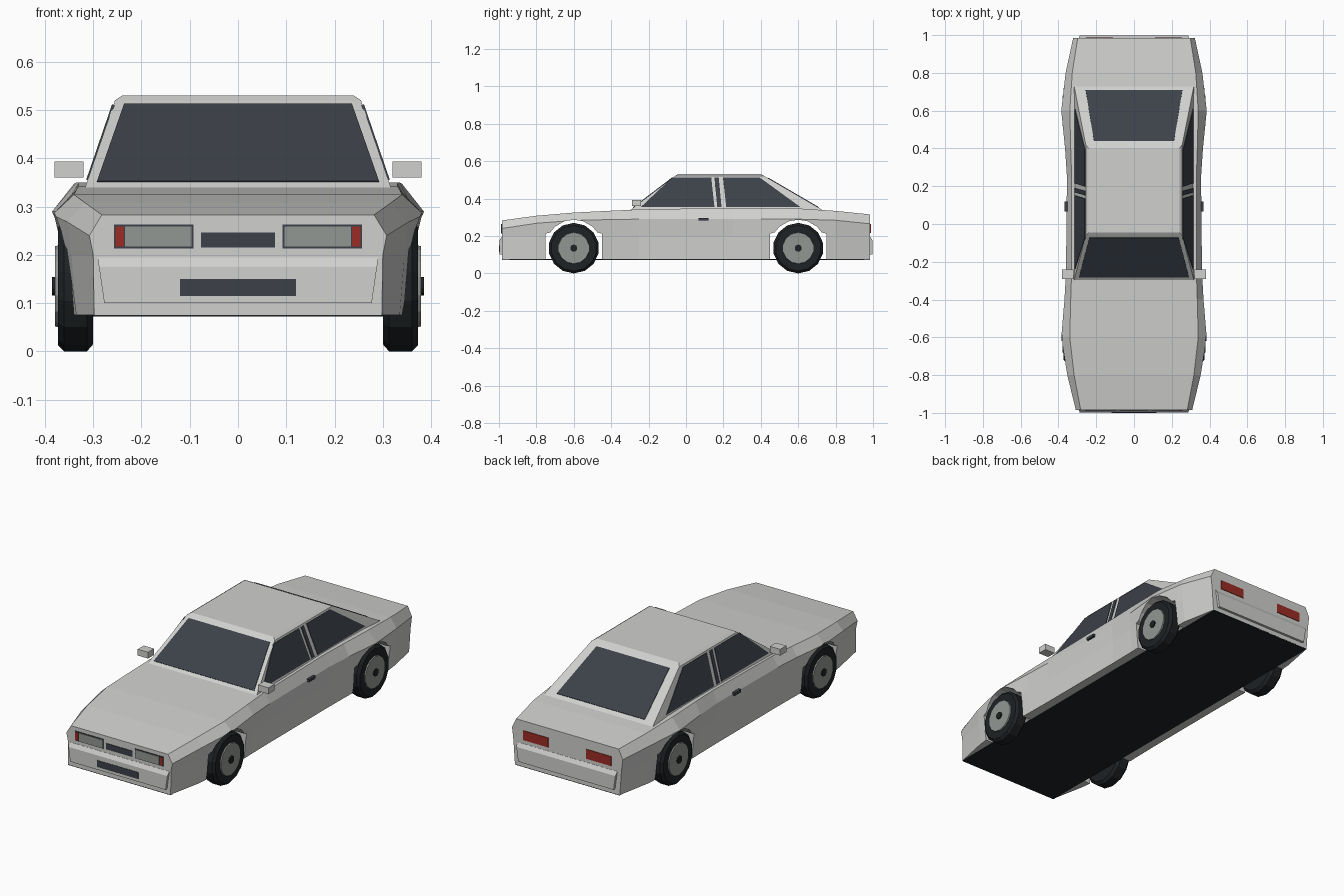
import bpy, bmesh, math

if "Cube" in bpy.data.objects:
    bpy.data.objects.remove(bpy.data.objects["Cube"])


def material(name, rgb):
    m = bpy.data.materials.new(name)
    m.use_nodes = True
    m.diffuse_color = (*rgb, 1)
    m.node_tree.nodes["Principled BSDF"].inputs["Base Color"].default_value = (*rgb, 1)
    return m


PAINT = material("pale paint", (0.63, 0.63, 0.62))
GLASS = material("dark glass", (0.045, 0.053, 0.066))
RUBBER = material("black rubber", (0.013, 0.016, 0.018))
SILVER = material("silver grey", (0.29, 0.31, 0.29))
RED = material("lamp red", (0.33, 0.025, 0.018))


def make(name, bm, mat):
    bmesh.ops.recalc_face_normals(bm, faces=bm.faces[:])
    mesh = bpy.data.meshes.new(name)
    bm.to_mesh(mesh)
    bm.free()
    mesh.materials.append(mat)
    ob = bpy.data.objects.new(name, mesh)
    bpy.context.collection.objects.link(ob)
    return ob


def loft(name, rings, mat):
    """Skin a row of equal rings and cap both ends."""
    bm = bmesh.new()
    rows = [[bm.verts.new(p) for p in ring] for ring in rings]
    n = len(rows[0])
    for a, b in zip(rows, rows[1:]):
        for i in range(n):
            j = (i + 1) % n
            bm.faces.new((a[i], a[j], b[j], b[i]))
    bm.faces.new(rows[0])
    bm.faces.new(rows[-1])
    return make(name, bm, mat)


def plate(name, points, mat):
    """Thin flat panel centred on the given outline."""
    bm = bmesh.new()
    bm.faces.new([bm.verts.new(p) for p in points])
    ob = make(name, bm, mat)
    mod = ob.modifiers.new("thickness", "SOLIDIFY")
    mod.thickness = 0.006
    mod.offset = 0
    return ob


def upright(name, x0, x1, z0, z1, y, mat):
    return plate(name, [(x0, y, z0), (x1, y, z0), (x1, y, z1), (x0, y, z1)], mat)


def box(name, x0, x1, y0, y1, z0, z1, mat):
    return loft(name, [[(x0, y0, z), (x1, y0, z), (x1, y1, z), (x0, y1, z)]
                       for z in (z0, z1)], mat)


def wheel_part(name, profile, side, y, mat):
    """Lathe (radius, x) pairs around the axle."""
    steps = 14
    return loft(name, [[(side * x, y + r * math.sin(k * math.tau / steps),
                         0.135 - r * math.cos(k * math.tau / steps))
                        for k in range(steps)] for r, x in profile], mat)


# Body shell: y, deck x, deck z, shoulder x, shoulder z, sill x
stations = [
    (-0.985, 0.282, 0.283, 0.308, 0.24, 0.298),
    (-0.8, 0.317, 0.308, 0.353, 0.268, 0.335),
    (-0.6, 0.34, 0.325, 0.385, 0.283, 0.355),
    (-0.4, 0.335, 0.335, 0.368, 0.288, 0.35),
    (-0.25, 0.33, 0.342, 0.36, 0.29, 0.348),
    (0.25, 0.33, 0.35, 0.355, 0.29, 0.348),
    (0.4, 0.335, 0.35, 0.365, 0.29, 0.35),
    (0.6, 0.34, 0.347, 0.385, 0.29, 0.355),
    (0.8, 0.327, 0.334, 0.362, 0.284, 0.34),
    (0.985, 0.298, 0.315, 0.322, 0.265, 0.305),
]
rings = []
for y, dx, dz, sx, sz, bx in stations:
    half = [(bx, 0.075), (sx - 0.008, 0.2), (sx, sz), (dx, dz)]
    rings.append([(x, y, z) for x, z in half] + [(-x, y, z) for x, z in reversed(half)])
body = loft("body", rings, PAINT)

# Wheel arches
arch = [(0.15, 0.03), (0.15, 0.212), (0.125, 0.22), (0.1, 0.25), (0.05, 0.279)]
outline = arch + [(0, 0.287)] + [(-y, z) for y, z in reversed(arch)]
for cy in (-0.6, 0.6):
    cutter = loft("arch_cutter", [[(x, cy + y, z) for y, z in outline]
                                  for x in (-0.5, 0.5)], PAINT)
    cutter.hide_render = True
    mod = body.modifiers.new("arch", "BOOLEAN")
    mod.operation = "DIFFERENCE"
    mod.solver = "EXACT"
    mod.object = cutter
    bpy.context.view_layer.objects.active = body
    bpy.ops.object.modifier_apply(modifier=mod.name)
    bpy.data.objects.remove(cutter)

plate("underbody", [(-0.298, -0.985, 0.075), (0.298, -0.985, 0.075),
                    (0.303, 0.985, 0.075), (-0.303, 0.985, 0.075)], RUBBER)

# Cabin with a chamfered roof
cabin = [(0.325, -0.33, 0.315), (0.315, -0.29, 0.345), (0.255, -0.06, 0.52), (0.24, -0.045, 0.53)]
rear = [0.76, 0.72, 0.42, 0.4]
loft("cabin", [[(-x, f, z), (x, f, z), (x, r, z), (-x, r, z)]
               for (x, f, z), r in zip(cabin, rear)], PAINT)


def slope(z, low, high):
    return low + (high - low) * (z - 0.345) / 0.175


# Windscreen and rear window
for name, ends, low_x, high_x, z0, z1 in (
        ("windscreen", (-0.29, -0.06), 0.292, 0.236, 0.351, 0.511),
        ("rear_window", (0.72, 0.42), 0.256, 0.212, 0.352, 0.509)):
    y0, y1 = slope(z0, *ends), slope(z1, *ends)
    plate(name, [(-low_x, y0, z0), (low_x, y0, z0), (high_x, y1, z1), (-high_x, y1, z1)], GLASS)

# Side windows: bottom front, bottom rear, top rear, top front
panes = {
    "front_side_window": (-0.24, 0.152, 0.135, -0.075),
    "pillar_strip": (0.167, 0.19, 0.175, 0.152),
    "rear_side_window": (0.215, 0.61, 0.395, 0.198),
}
for s, tag in ((1, "left"), (-1, "right")):
    for name, ys in panes.items():
        plate(f"{tag}_{name}", [(s * slope(z, 0.315, 0.255), y, z)
                                for y, z in zip(ys, (0.355, 0.355, 0.511, 0.511))], GLASS)

    # Mirrors and door handles
    box(f"{tag}_mirror", s * 0.32, s * 0.38, -0.29, -0.24, 0.36, 0.393, PAINT)
    box(f"{tag}_door_handle", s * 0.345, s * 0.368, 0.067, 0.12, 0.283, 0.297, GLASS)

    # Lamps
    upright(f"{tag}_lamp_frame", s * 0.092, s * 0.257, 0.213, 0.263, -0.985, GLASS)
    upright(f"{tag}_headlamp", s * 0.096, s * 0.234, 0.217, 0.259, -0.987, SILVER)
    upright(f"{tag}_indicator", s * 0.236, s * 0.254, 0.217, 0.259, -0.987, RED)
    upright(f"{tag}_tail_lamp", s * 0.11, s * 0.255, 0.215, 0.265, 0.985, RED)

    # Wheels
    for y, place in ((-0.6, "front"), (0.6, "rear")):
        wheel_part(f"{tag}_{place}_tyre", [(0.12, 0.3), (0.135, 0.313), (0.135, 0.36),
                                           (0.122, 0.373), (0.09, 0.373)], s, y, RUBBER)
        wheel_part(f"{tag}_{place}_hub", [(0.088, 0.36), (0.083, 0.379)], s, y, SILVER)
        wheel_part(f"{tag}_{place}_hub_cap", [(0.019, 0.37), (0.019, 0.385)], s, y, RUBBER)

# Grille
upright("grille", -0.077, 0.077, 0.215, 0.246, -0.985, GLASS)

# Bumpers with a sloping top edge
for d, tag in ((-1, "front"), (1, "rear")):
    loft(f"{tag}_bumper", [[(-x, d * 0.975, z), (x, d * 0.975, z),
                            (x, d * y, z), (-x, d * y, z)]
                           for x, y, z in ((0.277, 0.998, 0.1), (0.288, 0.998, 0.175),
                                           (0.291, 0.986, 0.195))], PAINT)
upright("lower_intake", -0.12, 0.12, 0.115, 0.15, -0.997, GLASS)
